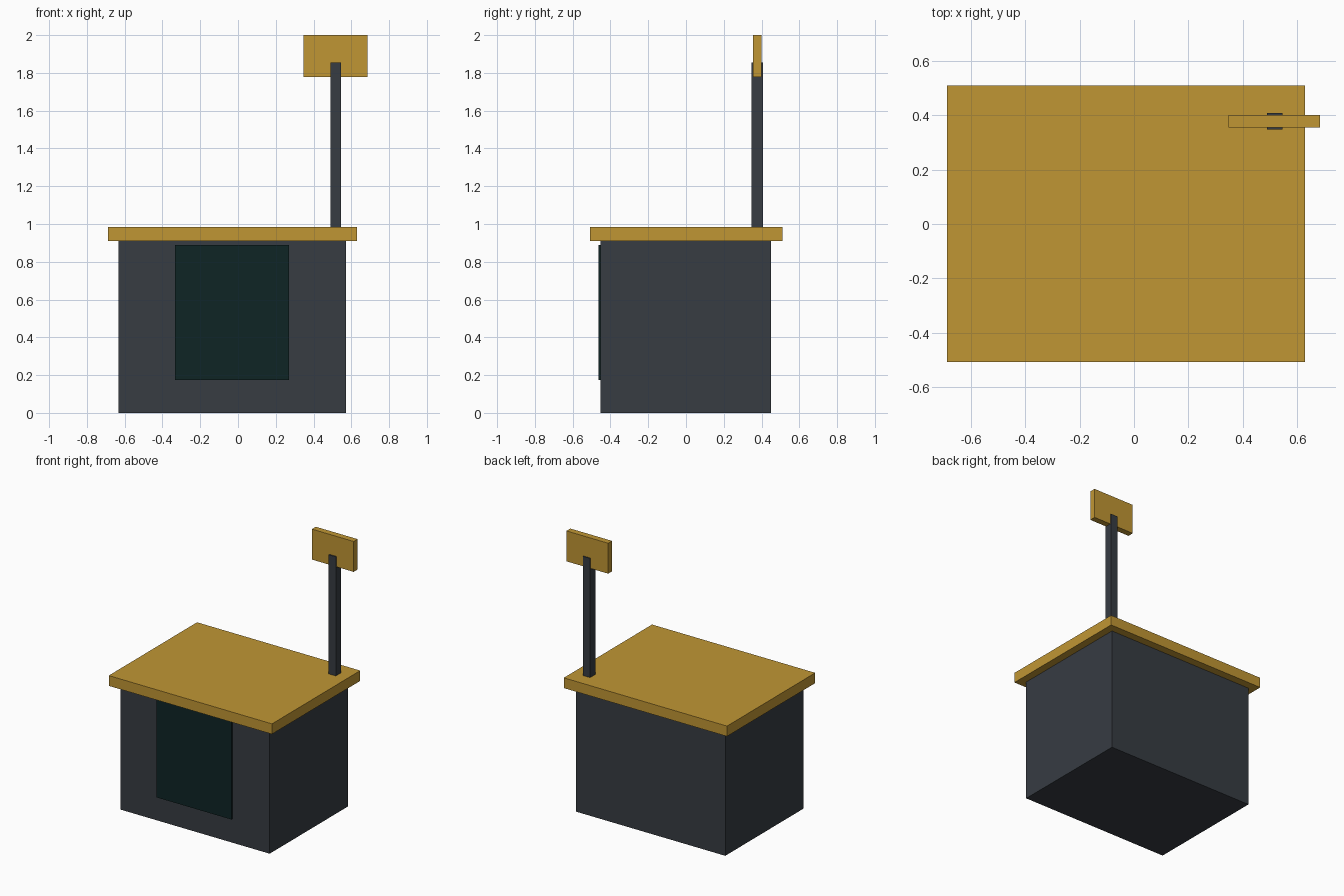
import bpy
from mathutils import Vector

cube = bpy.data.objects.get("Cube")
if cube:
    bpy.data.objects.remove(cube, do_unlink=True)


def material(name, colour):
    mat = bpy.data.materials.new(name)
    mat.use_nodes = True
    rgba = (*colour, 1)
    mat.diffuse_color = rgba
    mat.node_tree.nodes["Principled BSDF"].inputs["Base Color"].default_value = rgba
    return mat


def box(name, low, high, mat):
    """Box between two opposite corners."""
    low, high = Vector(low), Vector(high)
    bpy.ops.mesh.primitive_cube_add(size=1, location=(low + high) / 2)
    obj = bpy.context.object
    obj.name = name
    obj.scale = high - low
    bpy.ops.object.transform_apply(location=False, rotation=False, scale=True)
    obj.data.materials.append(mat)
    return obj


gold = material("gold", (0.53, 0.305, 0.034))
slate = material("slate grey", (0.038, 0.045, 0.055))
dark_teal = material("dark teal", (0.0045, 0.018, 0.0185))

# Booth with its overhanging roof
box("booth_body", (-0.633, -0.453, 0), (0.573, 0.451, 0.92), slate)
box("roof_slab", (-0.688, -0.508, 0.909), (0.63, 0.51, 0.984), gold)

# Front panel, standing slightly proud of the wall
box("front_panel", (-0.333, -0.464, 0.173), (0.271, -0.45, 0.89), dark_teal)

# Post on the roof, with a sign board around its top
box("sign_post", (0.489, 0.348, 0.97), (0.546, 0.408, 1.854), slate)
box("sign_board", (0.348, 0.356, 1.778), (0.685, 0.401, 2.0), gold)
